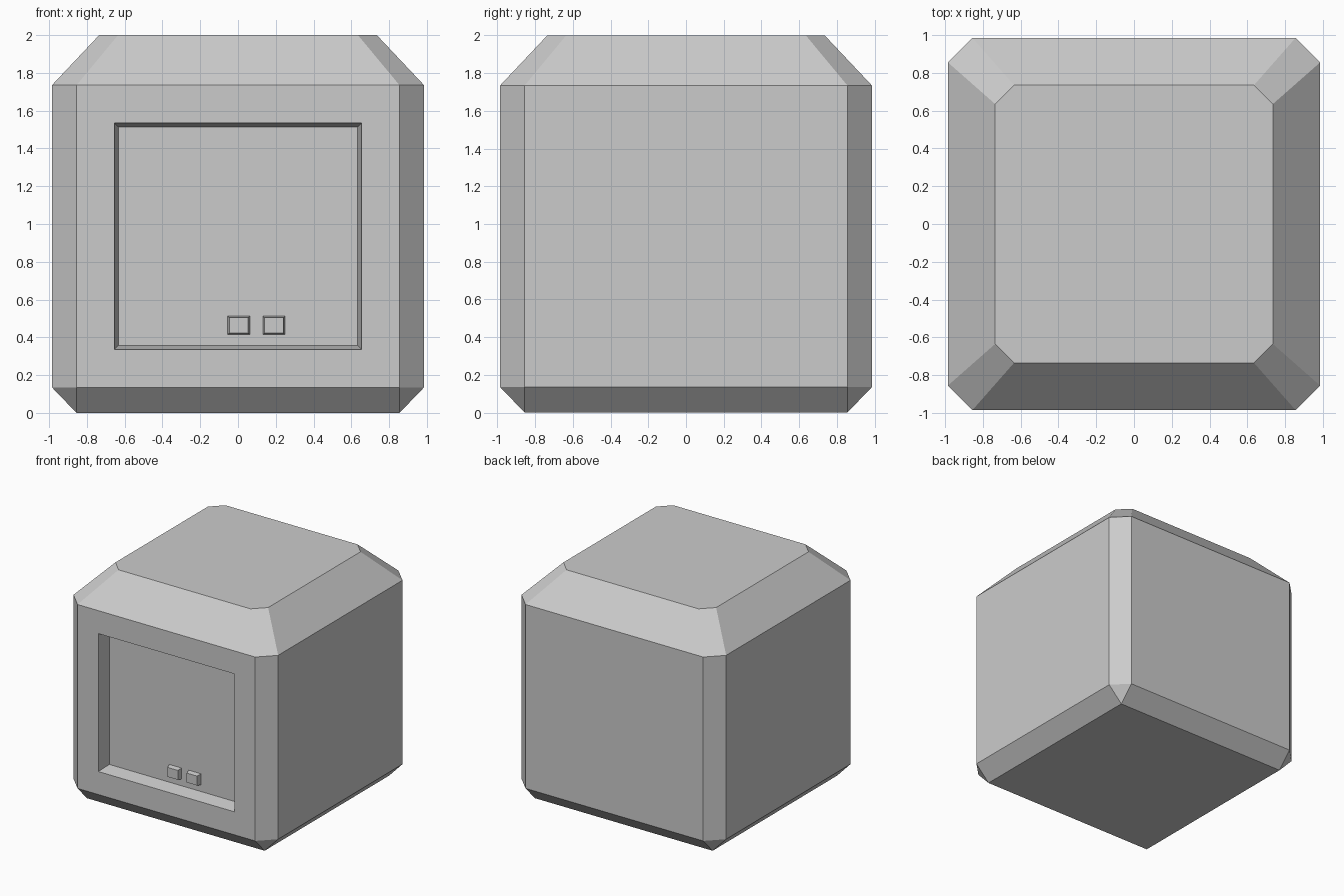
import bpy
import bmesh
from mathutils import Matrix, Vector

default = bpy.data.objects.get("Cube")
if default:
    bpy.data.objects.remove(default, do_unlink=True)

# Single plain grey finish
grey = bpy.data.materials.new("plain_grey")
grey.use_nodes = True
colour = (0.6, 0.6, 0.6, 1.0)
grey.diffuse_color = colour
grey.node_tree.nodes["Principled BSDF"].inputs["Base Color"].default_value = colour


def finish(bm, name):
    mesh = bpy.data.meshes.new(name)
    bmesh.ops.recalc_face_normals(bm, faces=bm.faces)
    bm.to_mesh(mesh)
    bm.free()
    mesh.materials.append(grey)
    obj = bpy.data.objects.new(name, mesh)
    bpy.context.collection.objects.link(obj)
    return obj


def ring(bm, half, cut, z):
    """Square outline with its four corners cut off."""
    a, b = half, half - cut
    corners = [(b, -a), (a, -b), (a, b), (b, a), (-b, a), (-a, b), (-a, -b), (-b, -a)]
    return [bm.verts.new((x, y, z)) for x, y in corners]


# Chamfered casing, built from stacked outlines
bm = bmesh.new()
levels = [(0.855, 0.0, 0.0), (0.985, 0.13, 0.135), (0.985, 0.13, 1.735), (0.735, 0.1, 2.0)]
rings = [ring(bm, *level) for level in levels]
for low, high in zip(rings, rings[1:]):
    for i in range(8):
        j = (i + 1) % 8
        bm.faces.new((low[i], low[j], high[j], high[i]))
bm.faces.new(rings[-1])
bm.faces.new(list(reversed(rings[0])))
bmesh.ops.remove_doubles(bm, verts=bm.verts, dist=0.0001)
bmesh.ops.recalc_face_normals(bm, faces=bm.faces)

# Recessed front panel with slightly sloped walls
bm.normal_update()
front = min(bm.faces, key=lambda f: f.calc_center_median().y)
bmesh.ops.inset_individual(bm, faces=[front], thickness=0.2, use_even_offset=True)
bmesh.ops.inset_individual(bm, faces=[front], thickness=0.022, use_even_offset=True)
bmesh.ops.translate(bm, verts=front.verts, vec=Vector((0, 0.12, 0)))
finish(bm, "casing")


# Two tapered buttons on the panel
def button(name, x):
    bm = bmesh.new()
    bmesh.ops.create_cube(bm, size=1, matrix=Matrix.Diagonal((0.125, 0.06, 0.105, 1)))
    for v in bm.verts:
        if v.co.y < 0:
            v.co.x *= 0.8
            v.co.z *= 0.78
    finish(bm, name).location = (x, -0.875, 0.463)


button("right_button", 0.004)
button("left_button", 0.19)
